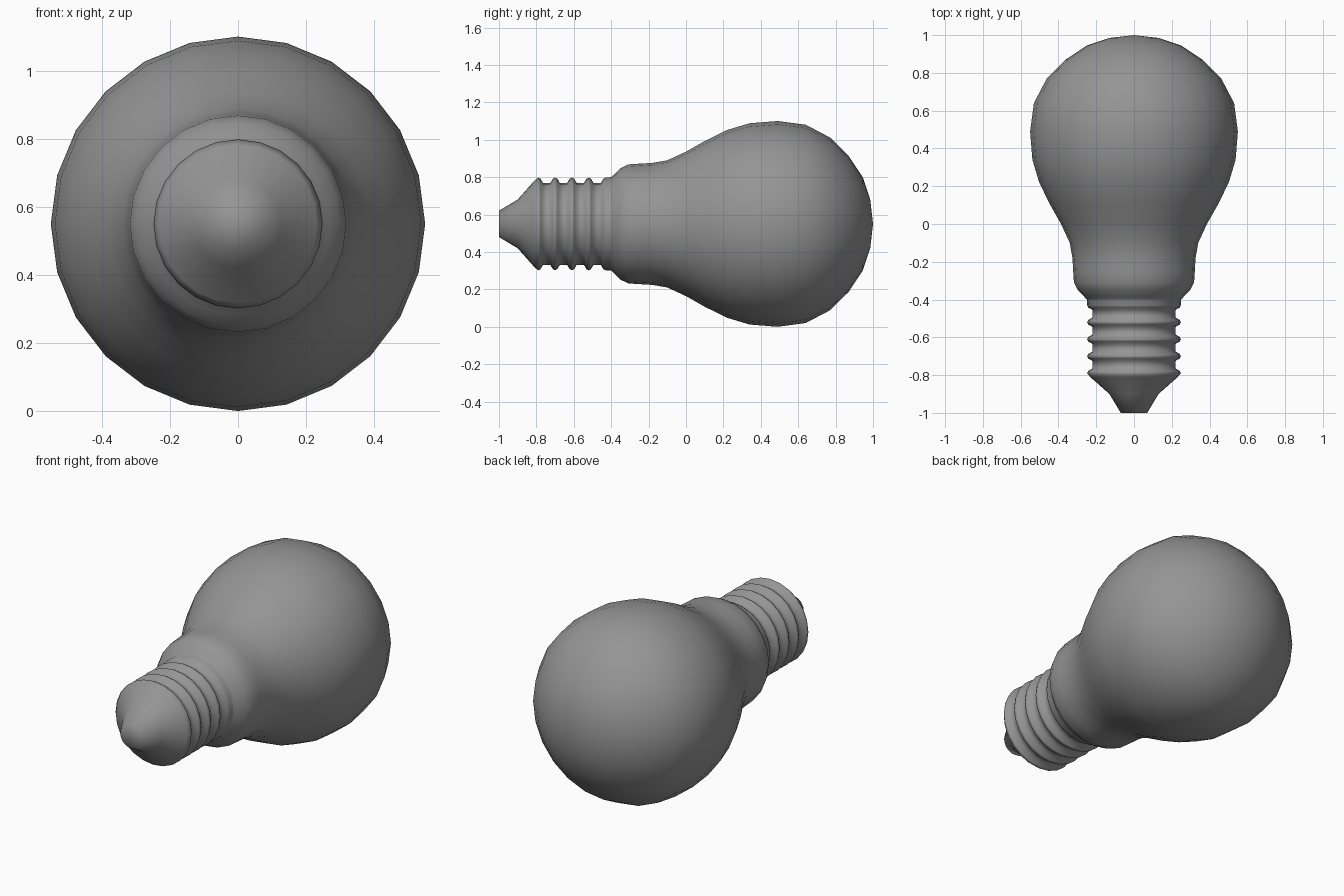
import bpy, math

cube = bpy.data.objects.get("Cube")
if cube:
    bpy.data.objects.remove(cube, do_unlink=True)

SIDES = 24
AXIS_Z = 0.55

grey = bpy.data.materials.new("neutral grey")
grey.use_nodes = True
colour = (0.3, 0.3, 0.3, 1)
grey.diffuse_color = colour
grey.node_tree.nodes["Principled BSDF"].inputs["Base Color"].default_value = colour


def lathe(name, profile):
    """Spin (y, radius) points around the lengthwise axis; radius 0 makes a pole."""
    verts, faces, rings = [], [], []
    for y, r in profile:
        start = len(verts)
        count = SIDES if r > 0 else 1
        for i in range(count):
            a = math.tau * i / SIDES
            verts.append((r * math.sin(a), y, AXIS_Z + r * math.cos(a)))
        rings.append([start + i % count for i in range(SIDES)])
    for low, high in zip(rings, rings[1:]):
        for i in range(SIDES):
            j = (i + 1) % SIDES
            corners = [low[i], high[i], high[j], low[j]]
            faces.append(list(dict.fromkeys(corners)))
    mesh = bpy.data.meshes.new(name)
    mesh.from_pydata(verts, [], faces)
    mesh.materials.append(grey)
    obj = bpy.data.objects.new(name, mesh)
    bpy.context.collection.objects.link(obj)
    bpy.ops.object.select_all(action="DESELECT")
    obj.select_set(True)
    bpy.context.view_layer.objects.active = obj
    bpy.ops.object.shade_smooth_by_angle(angle=math.radians(75))
    return obj


# Screw base: contact tip, cone, then repeated thread ridges
base = [(-1, 0), (-1, 0.07), (-0.9, 0.13), (-0.81, 0.232)]
for k in range(4):
    y = -0.79 + 0.09 * k
    base += [(y, 0.248), (y + 0.012, 0.242), (y + 0.025, 0.22), (y + 0.065, 0.22),
             (y + 0.078, 0.242)]
base += [(-0.43, 0.248), (-0.4, 0.25), (-0.385, 0.26)]
lathe("screw_base", base)

# Glass bulb: collar, neck and round end
glass = [(-0.4, 0.25), (-0.38, 0.268), (-0.35, 0.298), (-0.31, 0.318), (-0.25, 0.322),
         (-0.18, 0.326), (-0.1, 0.34), (0, 0.386), (0.1, 0.443), (0.22, 0.502),
         (0.34, 0.538), (0.49, 0.55), (0.64, 0.53), (0.77, 0.462), (0.87, 0.363),
         (0.945, 0.25), (0.985, 0.13), (1, 0)]
lathe("glass_bulb", glass)
